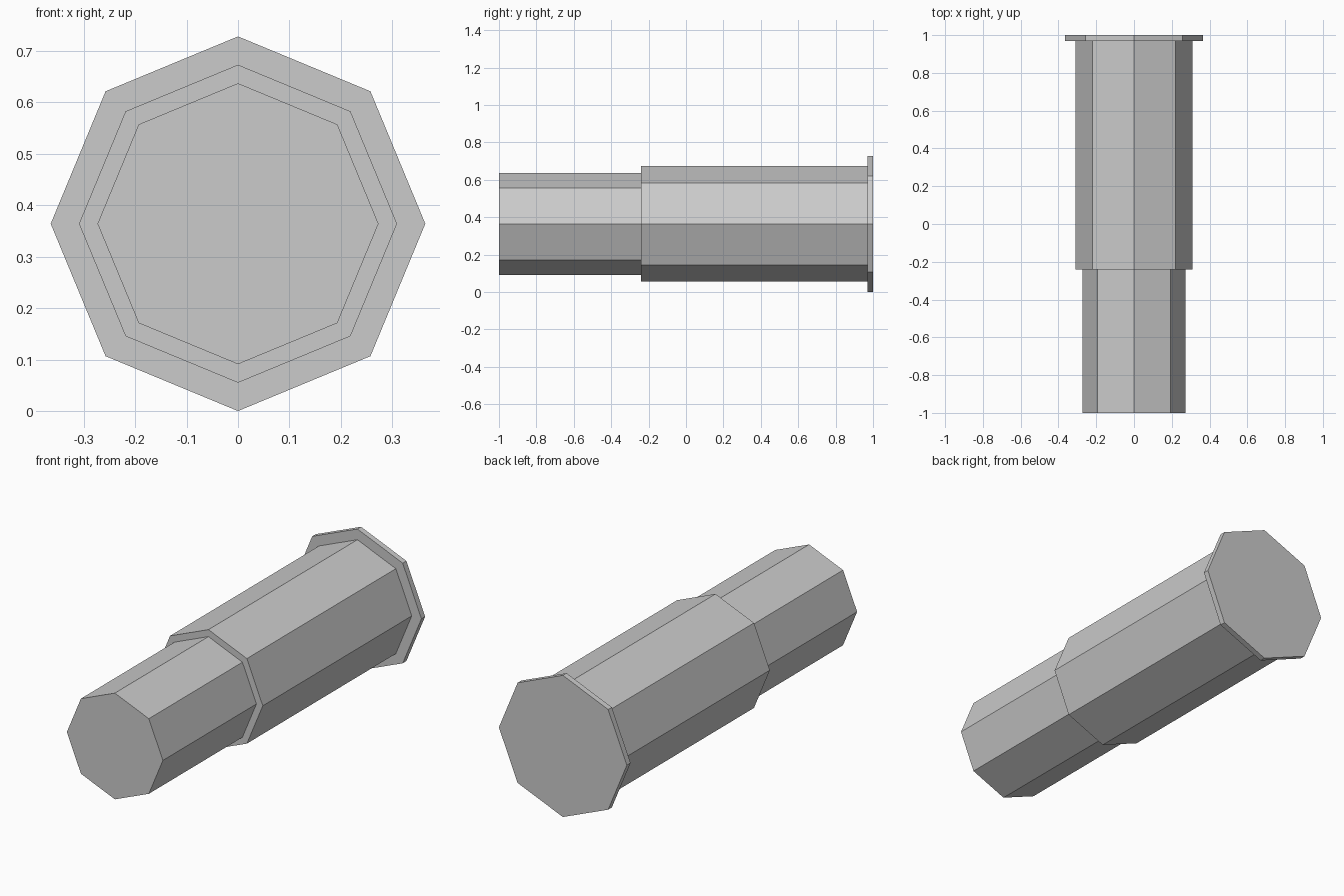
import bpy
import math

cube = bpy.data.objects.get("Cube")
if cube:
    bpy.data.objects.remove(cube, do_unlink=True)

# Single flat grey
grey = bpy.data.materials.new("light_grey")
grey.use_nodes = True
color = (0.6, 0.6, 0.6, 1)
grey.diffuse_color = color
grey.node_tree.nodes["Principled BSDF"].inputs["Base Color"].default_value = color

AXIS_HEIGHT = 0.364


def octagon_bar(name, radius, y_front, y_back):
    """Eight-sided bar lying along y, with a corner pointing up."""
    bpy.ops.mesh.primitive_cylinder_add(
        vertices=8, radius=radius, depth=y_back - y_front,
        location=(0, (y_front + y_back) / 2, AXIS_HEIGHT),
        rotation=(math.pi / 2, 0, 0))
    bar = bpy.context.object
    bar.name = name
    bar.data.materials.append(grey)
    return bar


# Narrow tip, wider body and thin end flange
octagon_bar("front_shaft", 0.273, -1, -0.24)
octagon_bar("main_body", 0.309, -0.24, 0.97)
octagon_bar("rear_flange", 0.364, 0.97, 1)
